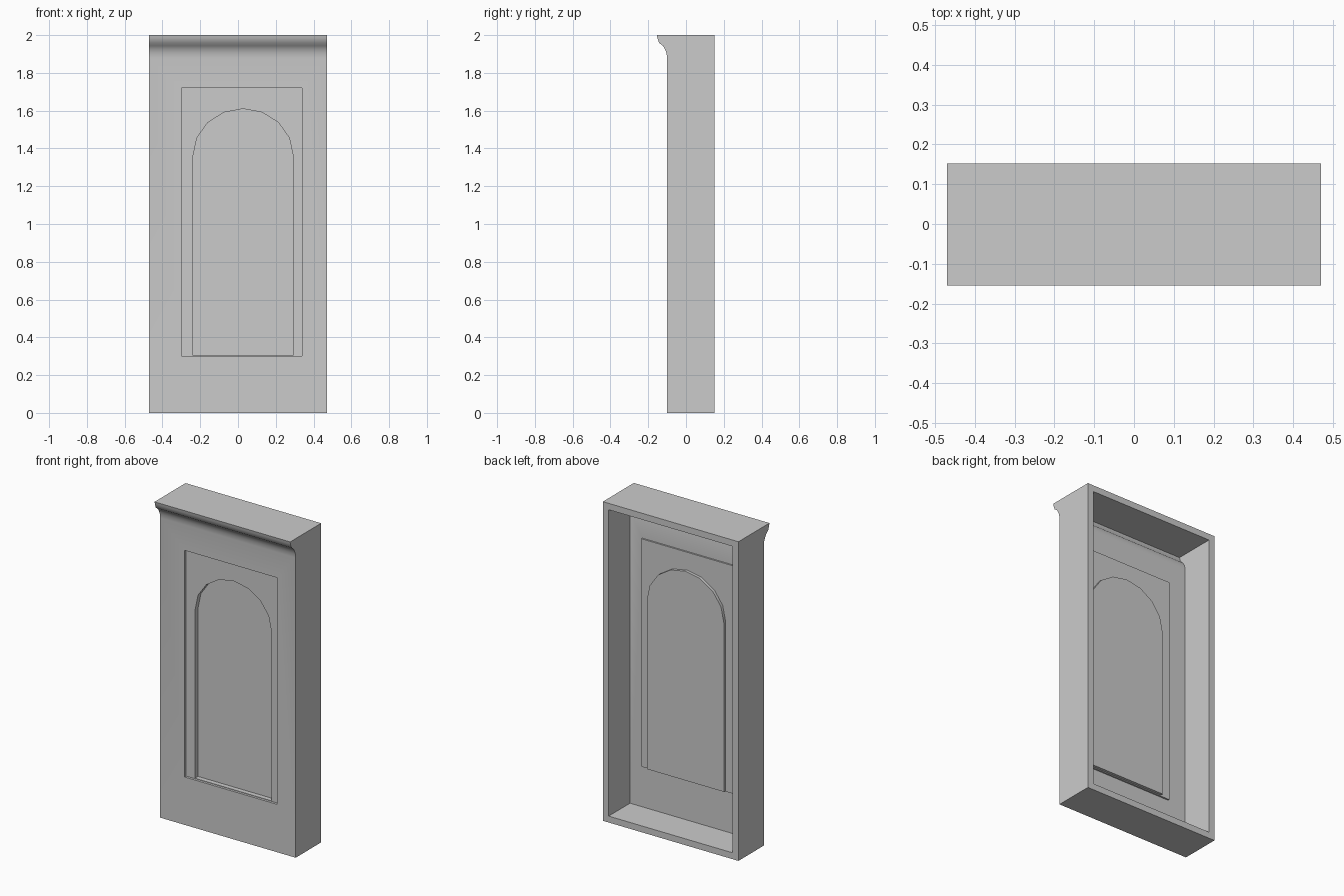
import bpy, bmesh, math

if "Cube" in bpy.data.objects:
    bpy.data.objects.remove(bpy.data.objects["Cube"])


def prism(name, pts, axis, a, b):
    """Extrude a 2D outline: axis 'X' takes (y, z) points, axis 'Y' takes (x, z)."""
    def place(p, t):
        return (t, p[0], p[1]) if axis == 'X' else (p[0], t, p[1])
    bm = bmesh.new()
    near = [bm.verts.new(place(p, a)) for p in pts]
    far = [bm.verts.new(place(p, b)) for p in pts]
    bm.faces.new(near)
    bm.faces.new(far[::-1])
    for i in range(len(pts)):
        j = (i + 1) % len(pts)
        bm.faces.new((near[i], far[i], far[j], near[j]))
    bmesh.ops.recalc_face_normals(bm, faces=bm.faces[:])
    mesh = bpy.data.meshes.new(name)
    bm.to_mesh(mesh)
    bm.free()
    ob = bpy.data.objects.new(name, mesh)
    bpy.context.collection.objects.link(ob)
    return ob


def cut(target, cutter):
    """Subtract cutter from target and discard the cutter."""
    mod = target.modifiers.new("cut", 'BOOLEAN')
    mod.operation, mod.solver, mod.object = 'DIFFERENCE', 'EXACT', cutter
    bpy.context.view_layer.objects.active = target
    bpy.ops.object.modifier_apply(modifier=mod.name)
    bpy.data.objects.remove(cutter, do_unlink=True)


def frame_outline(g=0.0):
    return [(-0.30 - g, 0.30 - g), (0.34 + g, 0.30 - g), (0.34 + g, 1.72 + g), (-0.30 - g, 1.72 + g)]


def arch_outline(g=0.0, segs=8):
    cx, spring, rx, rz, base = 0.027, 1.36, 0.265 + g, 0.25 + g, 0.303 - g
    arc = [(cx + rx * math.cos(math.pi * i / segs), spring + rz * math.sin(math.pi * i / segs))
           for i in range(segs + 1)]
    return [(cx - rx, base), (cx + rx, base)] + arc


# Wall body with the cornice moulding along its top front edge
panel = prism("niche_wall_panel",
              [(0.152, 0), (0.152, 2), (-0.155, 2), (-0.152, 1.985), (-0.142, 1.958), (-0.122, 1.943),
               (-0.111, 1.925), (-0.103, 1.905), (-0.10, 1.88), (-0.10, 0)], 'X', -0.47, 0.47)

# Front recesses: shallow rectangular frame, then the deeper arched niche
cut(panel, prism("frame_recess", frame_outline(), 'Y', -0.3, -0.085))
cut(panel, prism("arch_recess", arch_outline(), 'Y', -0.3, -0.055))

# Open hollow back, whose floor steps outwards behind the recesses
cavity = prism("back_cavity",
               [(0.3, 0.04), (0.3, 1.96), (-0.11, 1.96), (-0.10, 1.93), (-0.08, 1.912),
                (-0.066, 1.89), (-0.06, 1.865), (-0.06, 0.04)], 'X', -0.43, 0.43)
cut(cavity, prism("frame_back", frame_outline(0.004), 'Y', -0.3, -0.05))
cut(cavity, prism("arch_back", arch_outline(0.002), 'Y', -0.3, -0.032))
cut(panel, cavity)

# Soft moulding and arch, crisp edges elsewhere
bpy.ops.object.select_all(action='DESELECT')
panel.select_set(True)
bpy.context.view_layer.objects.active = panel
bpy.ops.object.shade_smooth_by_angle(angle=math.radians(35))
